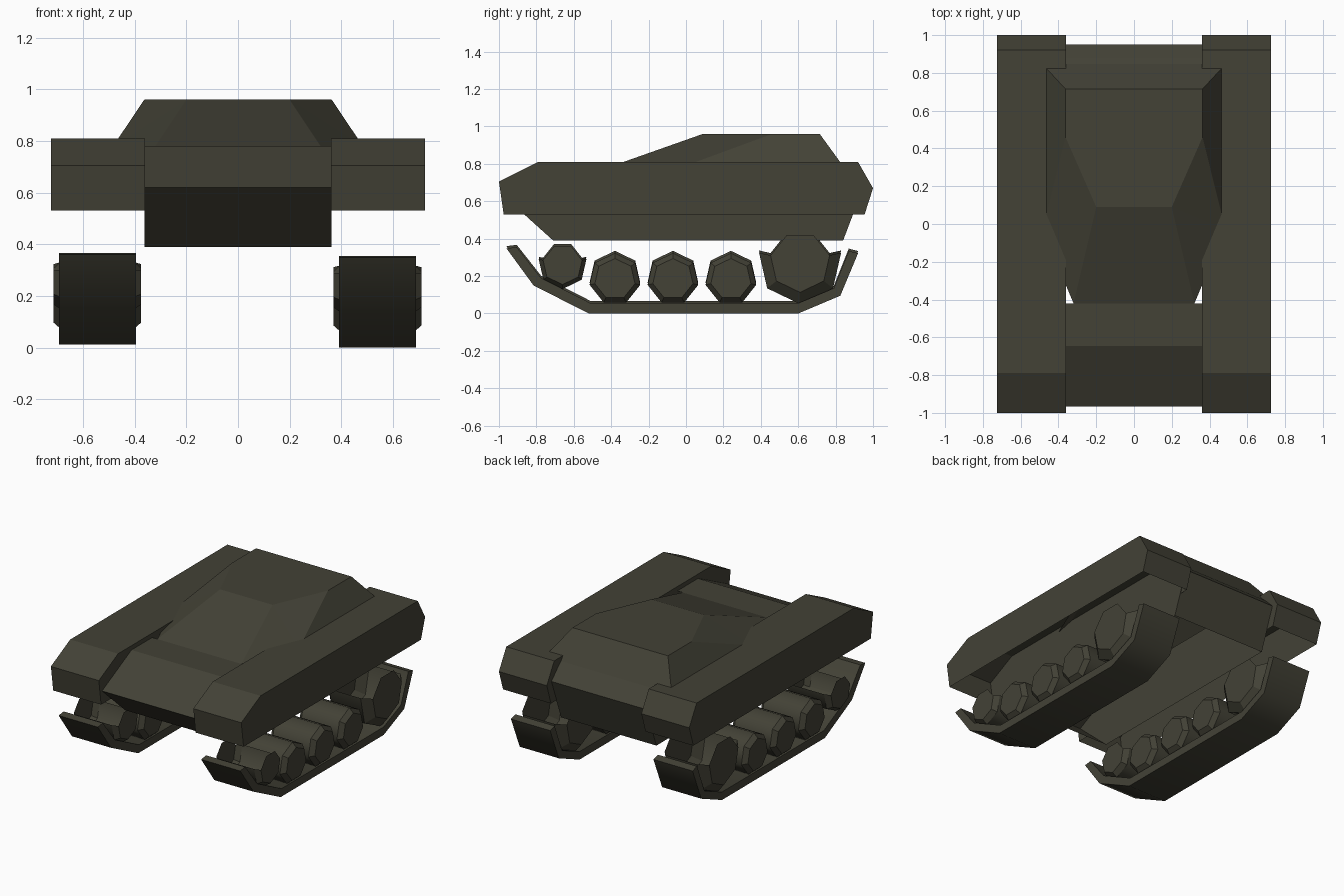
import bpy, bmesh, math

if "Cube" in bpy.data.objects:
    bpy.data.objects.remove(bpy.data.objects["Cube"])

olive = bpy.data.materials.new("dark_olive")
olive.diffuse_color = (0.056, 0.054, 0.037, 1)
olive.use_nodes = True
olive.node_tree.nodes["Principled BSDF"].inputs["Base Color"].default_value = olive.diffuse_color


def finish(name, bm):
    me = bpy.data.meshes.new(name)
    bm.to_mesh(me)
    bm.free()
    me.materials.append(olive)
    ob = bpy.data.objects.new(name, me)
    bpy.context.collection.objects.link(ob)
    return ob


def extrude_profile(name, profile, x0, x1, skip=(), smooth=False):
    """Extrude a (y, z) outline along x; edges listed in skip stay open."""
    bm = bmesh.new()
    a = [bm.verts.new((x0, y, z)) for y, z in profile]
    b = [bm.verts.new((x1, y, z)) for y, z in profile]
    n = len(profile)
    bm.faces.new(a)
    bm.faces.new(b[::-1])
    for i in range(n):
        j = (i + 1) % n
        f = bm.faces.new((a[i], b[i], b[j], a[j]))
        f.smooth = smooth
    bmesh.ops.recalc_face_normals(bm, faces=bm.faces)
    bm.faces.ensure_lookup_table()
    if skip:
        bmesh.ops.delete(bm, geom=[bm.faces[2 + i] for i in skip], context='FACES_ONLY')
    if smooth:
        for e in bm.edges:
            if e.calc_face_angle(0) > math.radians(50):
                e.smooth = False
    return finish(name, bm)


def wheel(name, cx, cy, cz, r, r_cap, chamfer, point_up=True, open_top=False):
    """Seven-sided chamfered drum; open_top drops the upper rim faces."""
    bm = bmesh.new()
    start = math.pi / 2 if point_up else -math.pi / 2
    rings = []
    w = 0.17
    for dx, rad in ((-w, r_cap), (chamfer - w, r), (w - chamfer, r), (w, r_cap)):
        ring = []
        for i in range(7):
            t = start + i * math.tau / 7
            ring.append(bm.verts.new((cx + dx, cy + rad * math.cos(t),
                                      cz + rad * math.sin(t))))
        rings.append(ring)
    bm.faces.new(rings[0])
    bm.faces.new(rings[3][::-1])
    upper = []
    for k, (p, q) in enumerate(zip(rings, rings[1:])):
        for i in range(7):
            j = (i + 1) % 7
            f = bm.faces.new((p[i], q[i], q[j], p[j]))
            f.smooth = k == 1
            if i in (2, 3, 4):
                upper.append(f)
    bmesh.ops.recalc_face_normals(bm, faces=bm.faces)
    if open_top:
        bmesh.ops.delete(bm, geom=upper, context='FACES_ONLY')
    return finish(name, bm)


# Central hull shell, open underneath and below the superstructure
extrude_profile("hull", [(-0.965, 0.62), (-0.645, 0.78), (-0.42, 0.78), (0.846, 0.78),
                         (0.88, 0.75), (0.95, 0.68), (0.84, 0.39), (-0.71, 0.39)],
                -0.363, 0.363, skip=(2, 6))

# Side sponsons over the running gear, open underneath
sponson = [(-1, 0.705), (-0.79, 0.81), (0.92, 0.81), (1, 0.67),
           (0.955, 0.53), (-0.975, 0.53)]
for side, s in (("left", -1), ("right", 1)):
    extrude_profile(side + "_sponson", sponson, s * 0.36, s * 0.725, skip=(4,))

# Raised superstructure with sloped sides
base = [(0.32, -0.42), (0.484, -0.03), (0.484, 0.846)]
top = [(0.2, 0.09), (0.363, 0.46), (0.363, 0.715)]
bm = bmesh.new()
loops = []
for pts, z in ((base, 0.78), (top, 0.96)):
    full = pts + [(-x, y) for x, y in pts[::-1]]
    loops.append([bm.verts.new((x, y, z)) for x, y in full])
lo, hi = loops
bm.faces.new(hi)
for i in range(6):
    j = (i + 1) % 6
    if i in (0, 4):   # folded front corners
        s0, s1 = (i, j) if i == 0 else (j, i)
        bm.faces.new((lo[s0], lo[s1], hi[s0]))
        bm.faces.new((lo[s1], hi[s1], hi[s0]))
    else:
        bm.faces.new((lo[i], lo[j], hi[j], hi[i]))
bmesh.ops.recalc_face_normals(bm, faces=bm.faces)
finish("superstructure", bm)

# Running gear: track band, idler, road wheels and sprocket on each side
track = [(-0.96, 0.348), (-0.815, 0.15), (-0.52, 0), (0.60, 0), (0.825, 0.095),
         (0.92, 0.322), (0.87, 0.335), (0.79, 0.135), (0.60, 0.055), (-0.51, 0.055),
         (-0.775, 0.19), (-0.905, 0.355)]
for side, cx, dz in (("left", -0.545, 0.012), ("right", 0.54, 0)):
    extrude_profile(side + "_track", [(y, z + dz) for y, z in track],
                    cx - 0.149, cx + 0.149, smooth=True)
    for k, y in enumerate((-0.38, -0.07, 0.24)):
        wheel(f"{side}_road_wheel_{k + 1}", cx, y, 0.184 + dz, 0.139, 0.110, 0.03)
    wheel(side + "_idler", cx, -0.66, 0.262 + dz, 0.131, 0.107, 0.035, False, True)
    wheel(side + "_sprocket", cx, 0.61, 0.275 + dz, 0.225, 0.162, 0.05, False, True)
